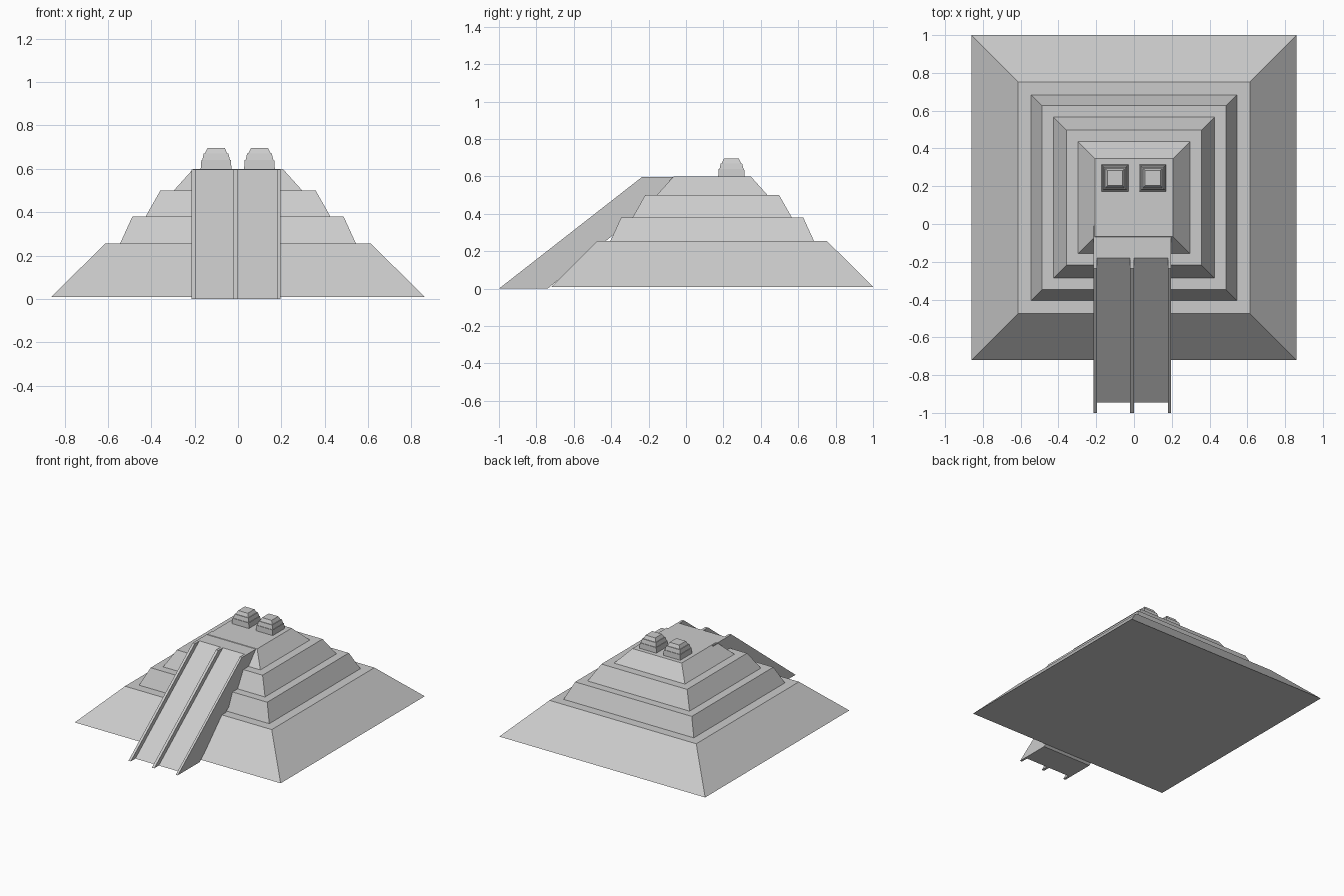
import bpy

if "Cube" in bpy.data.objects:
    bpy.data.objects.remove(bpy.data.objects["Cube"])

def make_mesh(name, verts, faces):
    mesh = bpy.data.meshes.new(name)
    mesh.from_pydata(verts, [], faces)
    mesh.update()
    ob = bpy.data.objects.new(name, mesh)
    bpy.context.collection.objects.link(ob)
    return ob

def frustum(name, cx, cy, z0, z1, r0, r1):
    """Square block tapering from half-width r0 to r1."""
    corners = [(-1, -1), (1, -1), (1, 1), (-1, 1)]
    verts = [(cx + sx * r, cy + sy * r, z)
             for z, r in ((z0, r0), (z1, r1)) for sx, sy in corners]
    faces = [(3, 2, 1, 0), (4, 5, 6, 7)]
    faces += [(i, (i + 1) % 4, 4 + (i + 1) % 4, 4 + i) for i in range(4)]
    return make_mesh(name, verts, faces)

def side_prism(name, profile, x0, x1):
    """Extrude a (y, z) profile across x."""
    n = len(profile)
    verts = [(x, y, z) for x in (x0, x1) for y, z in profile]
    faces = [tuple(range(n))[::-1], tuple(range(n, 2 * n))]
    faces += [(i, (i + 1) % n, n + (i + 1) % n, n + i) for i in range(n)]
    return make_mesh(name, verts, faces)

# Stepped pyramid tiers
tiers = [(0.01, 0.255, 0.86, 0.613), (0.255, 0.38, 0.544, 0.487),
         (0.38, 0.50, 0.426, 0.358), (0.50, 0.60, 0.296, 0.206)]
for i, (z0, z1, r0, r1) in enumerate(tiers):
    frustum(f"pyramid_tier_{i + 1}", 0, 0.14, z0, z1, r0, r1)

# Twin shrines on the summit
shrine_tiers = [(0.60, 0.64, 0.071, 0.068), (0.64, 0.67, 0.064, 0.057),
                (0.67, 0.695, 0.052, 0.04)]
for side, cx in (("left", -0.101), ("right", 0.099)):
    for i, (z0, z1, r0, r1) in enumerate(shrine_tiers):
        frustum(f"shrine_{side}_tier_{i + 1}", cx, 0.243, z0, z1, r0, r1)

# Double stairway: raised balustrades with recessed ramps between
TOP = 0.597
def stair_profile(y_foot, y_head):
    return [(y_foot, 0), (-0.74, 0), (-0.01, TOP), (y_head, TOP)]

for name, x0, x1 in (("left", -0.215, -0.196), ("middle", -0.02, 0.0),
                     ("right", 0.18, 0.197)):
    side_prism(f"balustrade_{name}", stair_profile(-1.0, -0.235), x0, x1)
for name, x0, x1 in (("left", -0.196, -0.02), ("right", 0.0, 0.18)):
    side_prism(f"stair_ramp_{name}", stair_profile(-0.945, -0.18), x0, x1)
